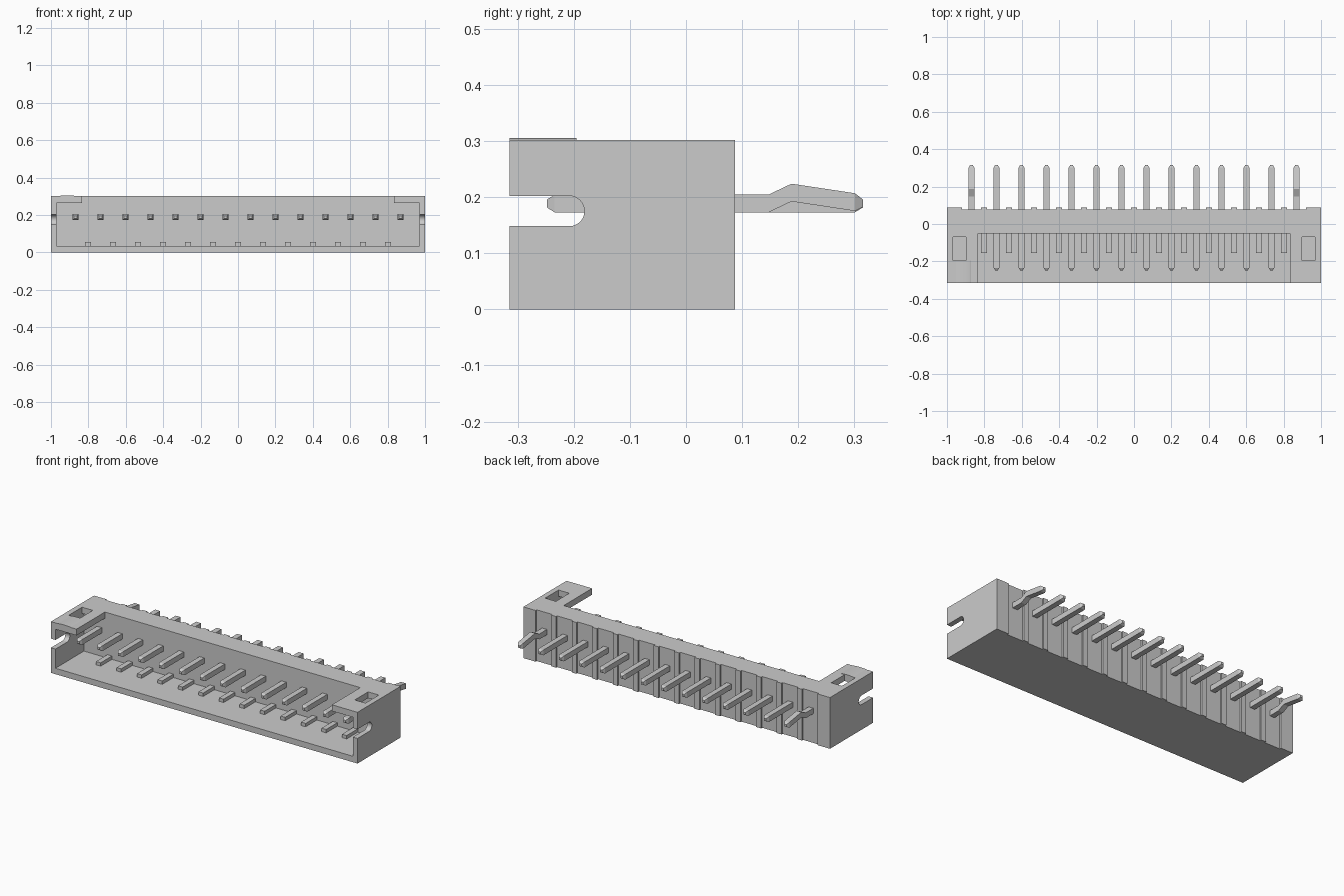
import bpy, bmesh, math

if "Cube" in bpy.data.objects:
    bpy.data.objects.remove(bpy.data.objects["Cube"])

N = 14
PITCH = 1.738 / (N - 1)
PIN_X = [-0.869 + i * PITCH for i in range(N)]
PIN_Z = 0.1885


def make(name, bm):
    bmesh.ops.recalc_face_normals(bm, faces=bm.faces)
    me = bpy.data.meshes.new(name)
    bm.to_mesh(me)
    bm.free()
    ob = bpy.data.objects.new(name, me)
    bpy.context.collection.objects.link(ob)
    return ob


def loft(bm, rings):
    """Skin a list of equal-length point rings and cap both ends."""
    vs = [[bm.verts.new(p) for p in r] for r in rings]
    n = len(vs[0])
    for a, b in zip(vs, vs[1:]):
        for i in range(n):
            j = (i + 1) % n
            bm.faces.new((a[i], a[j], b[j], b[i]))
    bm.faces.new(vs[0])
    bm.faces.new(vs[-1])


def box(bm, x0, x1, y0, y1, z0, z1):
    loft(bm, [[(x0, y0, z), (x1, y0, z), (x1, y1, z), (x0, y1, z)] for z in (z0, z1)])


def boxes(name, dims):
    bm = bmesh.new()
    for d in dims:
        box(bm, *d)
    return make(name, bm)


def cut(target, cutter):
    mod = target.modifiers.new("cut", 'BOOLEAN')
    mod.operation = 'DIFFERENCE'
    mod.solver = 'EXACT'
    mod.object = cutter
    bpy.context.view_layer.objects.active = target
    bpy.ops.object.modifier_apply(modifier=mod.name)
    bpy.data.objects.remove(cutter)


# Housing: block with a front cavity, open roof, roof windows and back grooves
housing = boxes("housing", [(-1, 1, -0.315, 0.087, 0, 0.302)])
cut(housing, boxes("cavity_cutter", [(-0.97, 0.97, -0.4, -0.05, 0.035, 0.265)]))
cut(housing, boxes("roof_cutter", [(-0.833, 0.833, -0.4, -0.05, 0.2, 0.4)]))
cut(housing, boxes("window_cutter", [(s * 0.933 - 0.035, s * 0.933 + 0.035, -0.195, -0.07, 0.2, 0.4)
                                     for s in (-1, 1)]))
cut(housing, boxes("groove_cutter", [(x - 0.051, x + 0.051, 0.077, 0.2, -0.1, 0.4) for x in PIN_X]))

# Round-ended slot through both side walls
R = 0.027
prof = [(-0.4, 0.175 - R)]
prof += [(-0.208 + R * math.cos(a), 0.175 + R * math.sin(a))
         for a in (math.pi * (i / 16 - 0.5) for i in range(17))]
prof += [(-0.4, 0.175 + R)]
bm = bmesh.new()
loft(bm, [[(x, y, z) for y, z in prof] for x in (-1.1, 1.1)])
cut(housing, make("slot_cutter", bm))

# Low rounded first-position mark on the roof
bm = bmesh.new()
arc = [(-0.913 + 0.042 * math.cos(a), 0.301 + 0.0045 * math.sin(a))
       for a in (math.pi * i / 10 for i in range(11))]
loft(bm, [[(x, y, z) for x, z in arc] for y in (-0.315, -0.195)])
make("position_mark", bm)

# Guide ribs on the cavity floor, between the pins
boxes("floor_ribs", [(x + PITCH / 2 - 0.015, x + PITCH / 2 + 0.015, -0.155, -0.045, 0.03, 0.055)
                     for x in PIN_X[:-1]])

# Pins: swept squares with tapered tips; the two end pins are kinked
W, T = 0.0158, 0.007
for i, x in enumerate(PIN_X):
    path = [(-0.248, PIN_Z, T), (-0.234, PIN_Z, W)]
    if i in (0, N - 1):
        path += [(0.147, PIN_Z, W), (0.188, 0.208, W), (0.301, 0.191, W), (0.315, 0.189, T)]
    else:
        path += [(0.301, PIN_Z, W), (0.315, PIN_Z, T)]
    bm = bmesh.new()
    loft(bm, [[(x + sx * h, y, z + sz * h) for sx, sz in ((-1, -1), (1, -1), (1, 1), (-1, 1))]
              for y, z, h in path])
    make(f"pin_{i + 1}", bm)

# Smooth only the curved slot ends and mark
bpy.ops.object.select_all(action='DESELECT')
for n in ("housing", "position_mark"):
    bpy.data.objects[n].select_set(True)
bpy.context.view_layer.objects.active = housing
bpy.ops.object.shade_smooth_by_angle(angle=math.radians(30))
